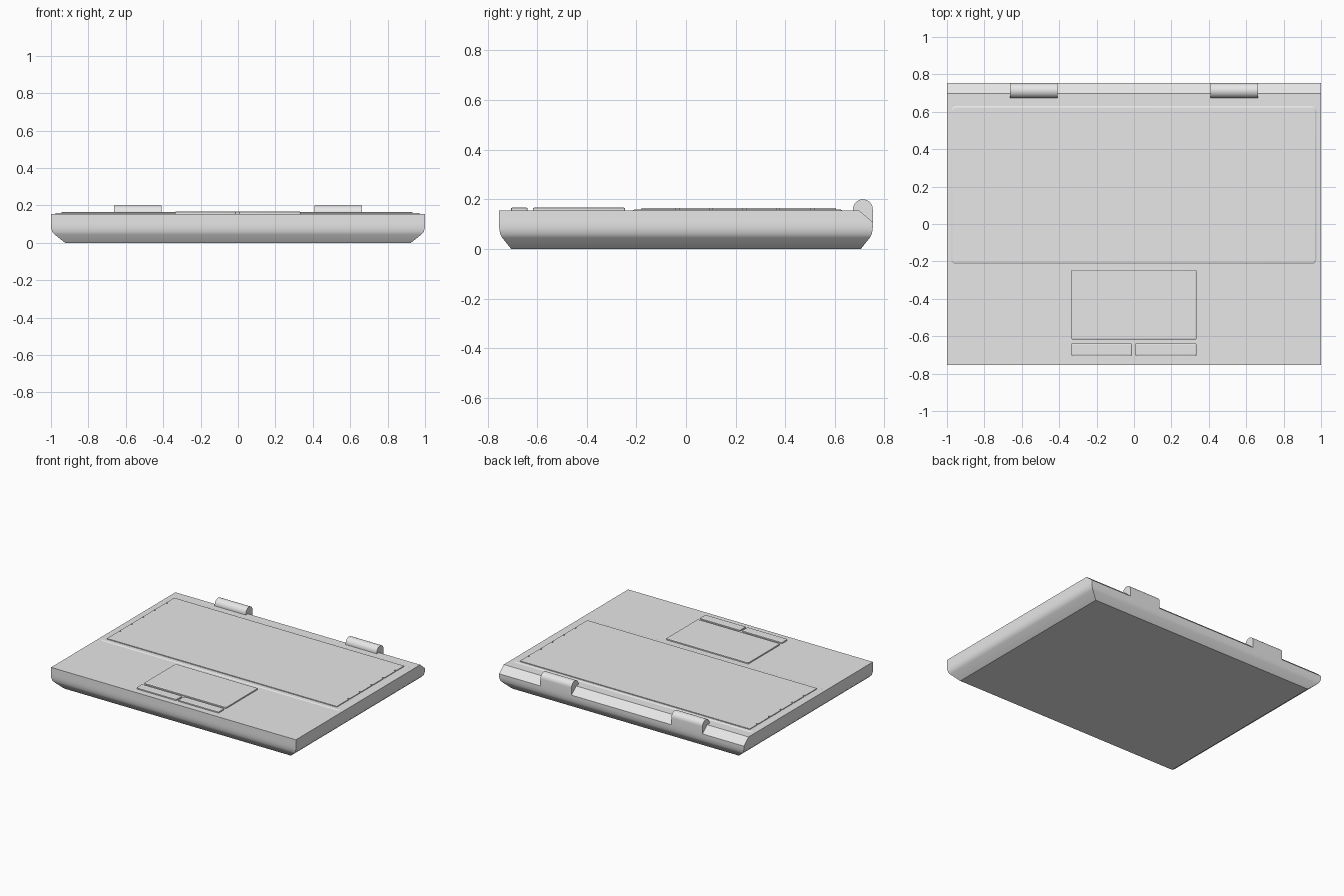
import bpy, bmesh, math

cube = bpy.data.objects.get("Cube")
if cube:
    bpy.data.objects.remove(cube, do_unlink=True)

grey = bpy.data.materials.new("light_grey")
grey.use_nodes = True
grey.diffuse_color = (0.8, 0.8, 0.8, 1)
grey.node_tree.nodes["Principled BSDF"].inputs["Base Color"].default_value = (0.8, 0.8, 0.8, 1)

TOP = 0.155      # height of the palm rest
HX, HY = 1.0, 0.753


def loft(name, rings, smooth=35):
    """Join equal-length rings of points with quads and cap both ends."""
    bm = bmesh.new()
    loops = [[bm.verts.new(p) for p in ring] for ring in rings]
    n = len(loops[0])
    for a, b in zip(loops, loops[1:]):
        for i in range(n):
            j = (i + 1) % n
            bm.faces.new((a[i], a[j], b[j], b[i]))
    bm.faces.new(loops[0][::-1])
    bm.faces.new(loops[-1])
    bmesh.ops.recalc_face_normals(bm, faces=bm.faces[:])
    mesh = bpy.data.meshes.new(name)
    bm.to_mesh(mesh)
    bm.free()
    mesh.materials.append(grey)
    ob = bpy.data.objects.new(name, mesh)
    bpy.context.collection.objects.link(ob)
    bpy.ops.object.select_all(action='DESELECT')
    ob.select_set(True)
    bpy.context.view_layer.objects.active = ob
    bpy.ops.object.shade_smooth_by_angle(angle=math.radians(smooth))
    return ob


def rounded_rect(x0, x1, y0, y1, z, r, inset=0.0, steps=4):
    """Counter-clockwise rounded rectangle at height z."""
    corners = [(x1 - r, y1 - r), (x0 + r, y1 - r), (x0 + r, y0 + r), (x1 - r, y0 + r)]
    pts = []
    for k, (cx, cy) in enumerate(corners):
        for s in range(steps + 1):
            a = math.pi / 2 * (k + s / steps)
            pts.append((cx + (r - inset) * math.cos(a), cy + (r - inset) * math.sin(a), z))
    return pts


def pad(name, x0, x1, y0, y1, top, r, taper):
    """Thin raised plate with slightly sloping sides."""
    return loft(name, [rounded_rect(x0, x1, y0, y1, TOP - 0.002, r),
                       rounded_rect(x0, x1, y0, y1, top - taper / 2, r),
                       rounded_rect(x0, x1, y0, y1, top, r, taper)], 20)


# Body: tucked-in underside, upright sides, chamfered back edge
rings = []
for tuck, z in [(1, 0), (0.25, 0.045), (0.08, 0.06), (0, 0.085), (0, 0.108), (0, TOP)]:
    x, y = HX - 0.075 * tuck, HY - 0.048 * tuck
    back = 0.698 if z == TOP else y
    rings.append([(-x, -y, z), (x, -y, z), (x, back, z), (-x, back, z)])
loft("base_body", rings)

# Keyboard tray
pad("keyboard_tray", -0.978, 0.975, -0.215, 0.63, 0.159, 0.025, 0.008)

# Key field: one plate with small notches where the key rows meet at the sides
row_joints = [-0.035, 0.1, 0.235, 0.37, 0.51]
left, right, notch, gap = -0.945, 0.933, 0.012, 0.006
outline = [(left, -0.18), (right, -0.18)]
for y in row_joints:
    outline += [(right, y - gap), (right - notch, y - gap),
                (right - notch, y + gap), (right, y + gap)]
outline += [(right, 0.605), (left, 0.605)]
for y in reversed(row_joints):
    outline += [(left, y + gap), (left + notch, y + gap),
                (left + notch, y - gap), (left, y - gap)]
loft("key_field", [[(x, y, z) for x, y in outline] for z in (TOP, 0.1645)], 20)

# Touchpad and its two buttons
pad("touchpad", -0.337, 0.335, -0.617, -0.246, 0.167, 0.008, 0.006)
pad("right_button", -0.337, -0.01, -0.705, -0.638, 0.167, 0.008, 0.006)
pad("left_button", 0.005, 0.335, -0.705, -0.638, 0.167, 0.008, 0.006)

# Hinges: upright barrels with rounded tops
profile = [(HY, 0.108)]
for s in range(17):
    a = math.pi * s / 16
    profile.append((0.713 + 0.04 * math.cos(a), 0.16 + 0.04 * math.sin(a)))
profile.append((0.673, 0.108))
for side, sx in (("right", -1), ("left", 1)):
    loft(side + "_hinge", [[(sx * x, y, z) for y, z in profile] for x in (0.408, 0.662)])
